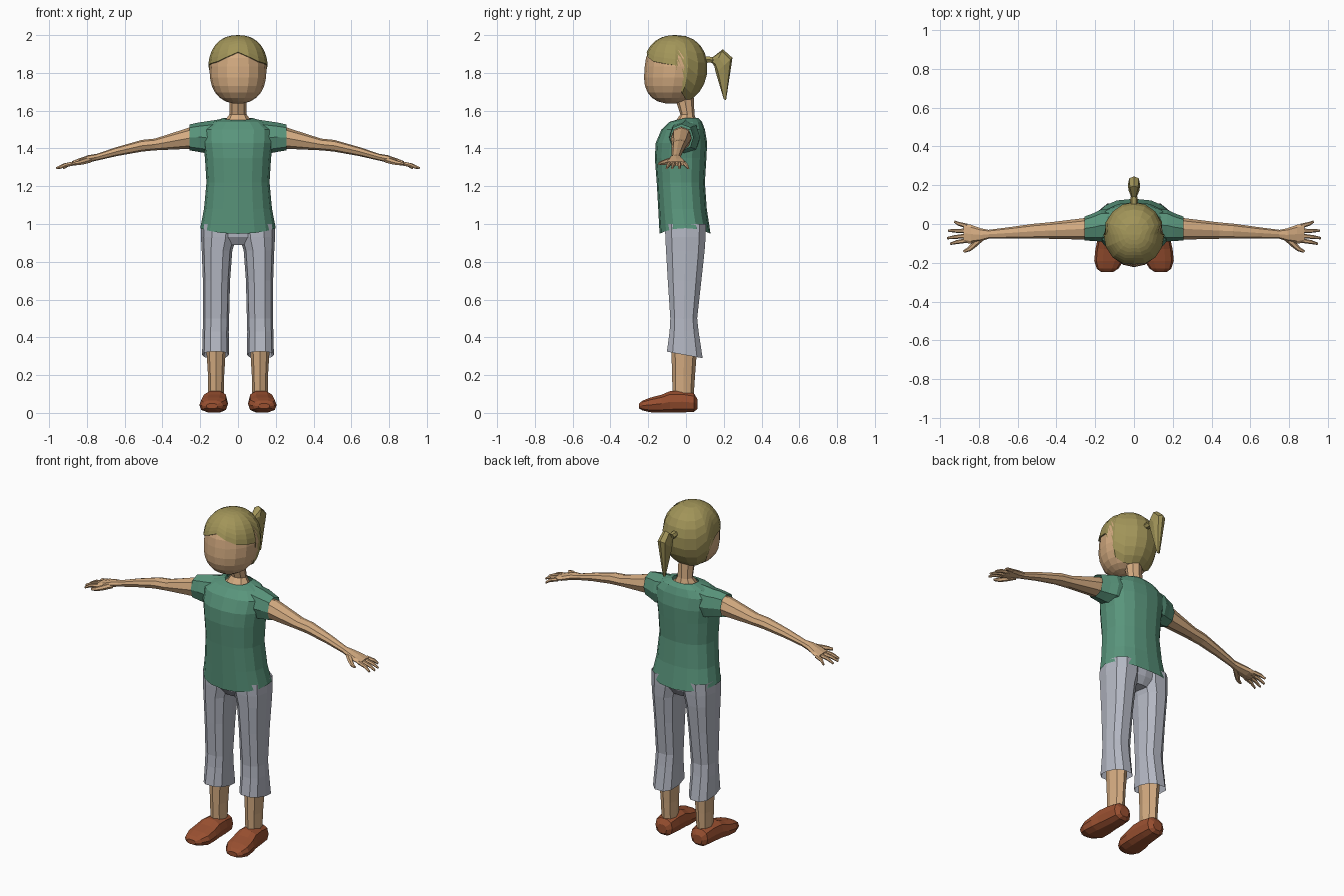
import bpy, bmesh
from math import sin, cos, pi, acos, copysign
from mathutils import Vector

if "Cube" in bpy.data.objects:
    bpy.data.objects.remove(bpy.data.objects["Cube"])

COLORS = {"skin": (.66, .41, .22), "hair": (.36, .30, .10), "shirt": (.10, .30, .20),
          "pants": (.46, .48, .55), "shoe": (.32, .08, .03)}
MATS = {}
for key, c in COLORS.items():
    MATS[key] = bpy.data.materials.new(key)
    MATS[key].diffuse_color = (*c, 1)


def finish(name, bm, color, mirror=False):
    bmesh.ops.recalc_face_normals(bm, faces=bm.faces)
    me = bpy.data.meshes.new(name)
    bm.to_mesh(me)
    bm.free()
    me.materials.append(MATS[color])
    ob = bpy.data.objects.new(name, me)
    bpy.context.collection.objects.link(ob)
    if mirror:
        ob.modifiers.new("Mirror", 'MIRROR').use_mirror_merge = False
    return ob


def spow(v, e):
    return copysign(abs(v) ** e, v)


def add_loft(bm, rings, n=8, e=1.0, cap0=True, cap1=True, warp=None):
    """Skin over rings given as (centre, half axis u, half axis v)."""
    rows = []
    for i, (c, u, v) in enumerate(rings):
        row = []
        for k in range(n):
            a = 2 * pi * (k + .5) / n if n == 4 else 2 * pi * k / n
            f = 1.414 if n == 4 else 1
            p = Vector(c) + Vector(u) * f * spow(cos(a), e) + Vector(v) * f * spow(sin(a), e)
            if warp:
                p.z += warp(i, a)
            row.append(bm.verts.new(p))
        rows.append(row)
    for r, s in zip(rows, rows[1:]):
        for k in range(n):
            j = (k + 1) % n
            bm.faces.new((r[k], r[j], s[j], s[k]))
    if cap0:
        bm.faces.new(rows[0][::-1])
    if cap1:
        bm.faces.new(rows[-1])


def loft(name, color, rings, mirror=False, **kw):
    bm = bmesh.new()
    add_loft(bm, rings, **kw)
    return finish(name, bm, color, mirror)


def zring(x, z, rx, y0, y1, tilt=0):
    return ((x, (y0 + y1) / 2, z), (rx, 0, 0), (0, (y1 - y0) / 2, tilt))


def xring(x, y0, y1, z0, z1):
    return ((x, (y0 + y1) / 2, (z0 + z1) / 2), (0, (y1 - y0) / 2, 0), (0, 0, (z1 - z0) / 2))


# Head and hair share one rounded dome; the hair stops at a varying hairline
E, ZC = .87, 1.815


def dome(name, color, rx, ry, rz, line, seg=16, rows=9):
    bm = bmesh.new()
    top = bm.verts.new((0, -.055, ZC + rz))
    cols = []
    for k in range(seg):
        z = line[min(k, seg - k)]
        c = max(-1, min(1, (z - ZC) / rz))
        tmax = acos(spow(c, 1 / E))
        col = []
        for i in range(1, rows + 1):
            t, a = tmax * i / rows, 2 * pi * k / seg
            s, c = abs(sin(t)) ** E, spow(cos(t), E)
            col.append(bm.verts.new((rx * s * sin(a), -.055 - ry * s * cos(a) - .025 * max(0, -c),
                                     ZC + rz * c)))
        cols.append(col)
    for k in range(seg):
        a, b = cols[k], cols[(k + 1) % seg]
        bm.faces.new((top, a[0], b[0]))
        for i in range(rows - 1):
            bm.faces.new((a[i], a[i + 1], b[i + 1], b[i]))
    if line[0] < 1.7:
        bm.faces.new([c[-1] for c in cols])
    return finish(name, bm, color)


dome("head", "skin", .151, .164, .178, [1.6385] * 9, rows=12)
hair = dome("hair", "hair", .158, .170, .185,
            [1.91, 1.885, 1.86, 1.85, 1.84, 1.69, 1.66, 1.66, 1.665])
sol = hair.modifiers.new("Thickness", 'SOLIDIFY')
sol.thickness, sol.offset = .012, -1


# Ponytail: each ring spans two points of the side outline
def tail_ring(a, b, w):
    a, b = Vector((0, *a)), Vector((0, *b))
    return ((a + b) / 2, (w, 0, 0), (b - a) / 2)


loft("hair_tie", "hair", [tail_ring((.10, 1.85), (.10, 1.89), .018),
                          tail_ring((.125, 1.852), (.125, 1.888), .02),
                          tail_ring((.145, 1.85), (.145, 1.885), .016)], n=6)
loft("ponytail", "hair", [tail_ring((.132, 1.862), (.137, 1.88), .012),
                          tail_ring((.150, 1.835), (.195, 1.925), .028),
                          tail_ring((.158, 1.80), (.246, 1.88), .032),
                          tail_ring((.20, 1.66), (.212, 1.655), .008)], n=8, e=.8)

# Neck, flaring into the collar
loft("neck", "skin", [zring(0, 1.50, .12, -.09, .07), zring(0, 1.545, .07, -.055, .055),
                      zring(0, 1.58, .046, -.03, .045), zring(0, 1.69, .045, -.065, .04)])

# Shirt body with a hem that rises at the sides
hem = lambda i, a: .03 * cos(a) ** 2 if i == 0 else (-.012 * max(0, -sin(a)) if i == 7 else 0)
loft("shirt_body", "shirt", [zring(0, .948, .20, -.14, .13), zring(0, 1.08, .18, -.147, .11),
                             zring(0, 1.22, .167, -.155, .10), zring(0, 1.35, .175, -.165, .108),
                             zring(0, 1.43, .186, -.16, .112), zring(0, 1.50, .19, -.13, .10),
                             zring(0, 1.54, .14, -.09, .085), zring(0, 1.562, .075, -.055, .065)],
     n=16, e=.85, cap0=False, cap1=False, warp=hem)
loft("sleeves", "shirt", [xring(.09, -.08, .075, 1.37, 1.555), xring(.17, -.09, .075, 1.375, 1.543),
                          xring(.21, -.088, .055, 1.382, 1.537), xring(.256, -.084, .038, 1.39, 1.527)],
     mirror=True, e=.85, cap0=False, cap1=False)

# Arms run through to the palm, then fingers and thumb
bm = bmesh.new()
add_loft(bm, [xring(.17, -.08, .03, 1.40, 1.515), xring(.26, -.08, .03, 1.398, 1.51),
              xring(.44, -.076, .008, 1.39, 1.452), xring(.51, -.076, .002, 1.383, 1.445),
              xring(.64, -.076, -.016, 1.36, 1.408), xring(.75, -.076, -.03, 1.335, 1.371),
              xring(.79, -.09, -.022, 1.325, 1.365), xring(.84, -.10, -.004, 1.313, 1.348),
              xring(.88, -.098, .002, 1.308, 1.332)], e=.9)


def finger(points):
    rings = []
    d = (Vector(points[-1][:3]) - Vector(points[0][:3])).normalized()
    side = d.cross(Vector((0, 0, 1))).normalized()
    for x, y, z, r in points:
        rings.append(((x, y, z), side * r, side.cross(d) * r))
    add_loft(bm, rings, n=6)


for yb, xt, yt in ((-.085, .947, -.102), (-.061, .962, -.073), (-.036, .957, -.034), (-.010, .925, .012)):
    mid = ((.862 + xt) / 2 + .01, (yb + yt) / 2, 1.312, .010)
    finger([(.862, yb, 1.322, .012), mid, (xt, yt, 1.295, .006)])
finger([(.785, -.07, 1.34, .017), (.825, -.108, 1.328, .015), (.85, -.130, 1.322, .012),
        (.878, -.143, 1.318, .007)])
finish("arms_and_hands", bm, "skin", True)

# Cropped trousers: two legs plus the seat
loft("trouser_legs", "pants", [zring(.10, 1.0, .094, -.115, .11), zring(.102, .93, .094, -.114, .108),
                               zring(.111, .86, .081, -.11, .103), zring(.114, .70, .072, -.10, .085),
                               zring(.116, .50, .069, -.086, .062), zring(.118, .43, .069, -.09, .07),
                               zring(.119, .307, .071, -.105, .092, -.018)],
     mirror=True, n=10, e=.8, cap0=False, cap1=False)
loft("trouser_seat", "pants", [zring(0, .888, .12, -.075, .07), zring(0, .93, .165, -.105, .098),
                               zring(0, 1.0, .18, -.112, .105)], n=12, e=.8, cap1=False)

# Lower legs
loft("lower_legs", "skin", [zring(.116, .55, .055, -.075, .05), zring(.116, .33, .051, -.077, .058),
                            zring(.116, .20, .043, -.074, .048), zring(.116, .08, .041, -.07, .04)],
     mirror=True)


# Shoes, lofted from heel to toe with the toes turned slightly out
def yring(y, x, rx, z0, z1):
    return ((x, y, (z0 + z1) / 2), (rx, 0, 0), (0, 0, (z1 - z0) / 2))


loft("shoes", "shoe", [yring(.06, .118, .03, .02, .075), yring(.042, .118, .056, .004, .105),
                       yring(-.02, .119, .062, 0, .118), yring(-.085, .122, .067, 0, .117),
                       yring(-.13, .126, .073, 0, .098), yring(-.19, .130, .075, .002, .082),
                       yring(-.23, .136, .056, .012, .066), yring(-.248, .138, .03, .022, .05)],
     mirror=True, n=10, e=.75)

for m in bpy.data.materials:
    if m.users and not m.is_grease_pencil:
        m.use_nodes = True
        m.node_tree.nodes["Principled BSDF"].inputs["Base Color"].default_value = m.diffuse_color
